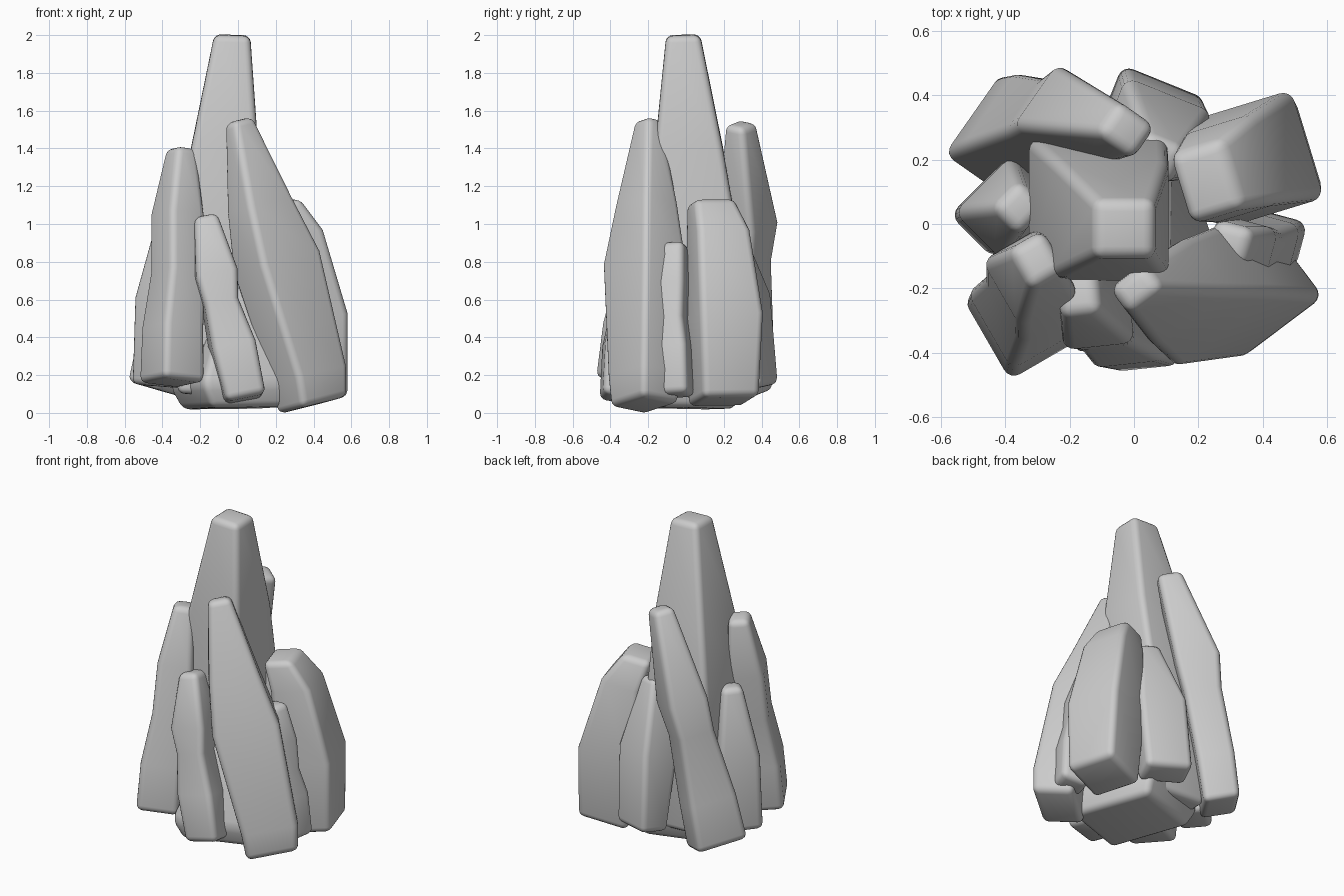
import bpy, bmesh, math
from mathutils import Vector, Matrix


def rock(name, turn, rings):
    """Loft rounded four-sided rings (z, x, y, width, depth), tilted with the lean."""
    bm = bmesh.new()
    top, base = rings[0], rings[-1]
    h = top[0] - base[0]
    lean = Vector(((top[1] - base[1]) / h, (top[2] - base[2]) / h))
    rot = Matrix.Rotation(math.radians(turn), 2)
    loops = []
    for z, x, y, w, d in rings:
        w, d = w + 0.02, d + 0.02
        loop = []
        for sx, sy in ((-1, -1), (1, -1), (1, 1), (-1, 1)):
            o = rot @ Vector((sx * w / 2, sy * d / 2))
            loop.append(bm.verts.new((x + o.x, y + o.y, z - lean.dot(o))))
        loops.append(loop)
    bm.faces.new(loops[0])
    bm.faces.new(loops[-1][::-1])
    for a, b in zip(loops, loops[1:]):
        for i in range(4):
            j = (i + 1) % 4
            bm.faces.new((a[i], b[i], b[j], a[j]))
    bmesh.ops.recalc_face_normals(bm, faces=bm.faces)
    for f in bm.faces:
        f.smooth = True
    mesh = bpy.data.meshes.new(name)
    bm.to_mesh(mesh)
    bm.free()
    ob = bpy.data.objects.new(name, mesh)
    bpy.context.collection.objects.link(ob)
    bev = ob.modifiers.new("rounded_edges", 'BEVEL')
    bev.width = 0.036
    bev.segments = 4
    bev.limit_method = 'ANGLE'
    bev.angle_limit = math.radians(30)
    return ob


# Central spire
rock("main_spire", 0, [(2.0, -.03, -.015, .17, .16), (1.4, -.07, .015, .335, .34),
                       (1.0, -.11, .045, .41, .42), (.1, -.10, .04, .42, .42)])
# Low foot under the cluster
rock("base_stone", 18, [(.66, -.02, -.04, .14, .30), (.15, -.03, -.05, .50, .58),
                        (.025, -.01, -.05, .42, .50)])
# Tall leaning stones
rock("front_right_stone", 37, [(1.55, .005, -.2, .11, .08), (1.1, .115, -.21, .27, .20),
                               (.8, .205, -.22, .37, .26), (.2, .375, -.22, .31, .24),
                               (.04, .395, -.22, .28, .22)])
rock("front_left_stone", 30, [(1.4, -.30, -.11, .10, .12), (1.05, -.32, -.165, .19, .22),
                              (.75, -.315, -.215, .20, .22), (.45, -.345, -.27, .22, .26),
                              (.16, -.35, -.3, .23, .27)])
rock("back_left_stone", -35, [(1.53, -.02, .29, .12, .10), (1.0, -.2, .325, .24, .22),
                              (.8, -.255, .31, .20, .20), (.4, -.36, .295, .20, .27),
                              (.12, -.42, .28, .19, .29)])
rock("back_right_stone", 17, [(1.12, .22, .13, .15, .20), (.95, .3, .17, .22, .27),
                              (.5, .38, .2, .31, .33), (.06, .4, .2, .28, .29)])
# Small stones filling the gaps
rock("front_small_stone", 6, [(1.04, -.175, -.21, .10, .12), (.73, -.12, -.27, .20, .20),
                              (.58, -.095, -.29, .16, .17), (.35, -.03, -.325, .21, .20),
                              (.07, .035, -.35, .19, .18)])
rock("right_small_stone", -15, [(.9, .295, -.06, .10, .10), (.68, .335, -.07, .17, .14),
                                (.5, .375, -.065, .14, .11), (.35, .415, -.06, .15, .14),
                                (.09, .44, -.045, .15, .13)])
rock("back_small_stone", -22, [(1.03, .075, .20, .11, .10), (.6, .065, .29, .27, .22),
                               (.13, .06, .36, .26, .16)])
rock("left_small_stone", 45, [(1.03, -.355, .05, .10, .10), (.6, -.395, .05, .23, .19),
                              (.14, -.42, .045, .22, .17)])
